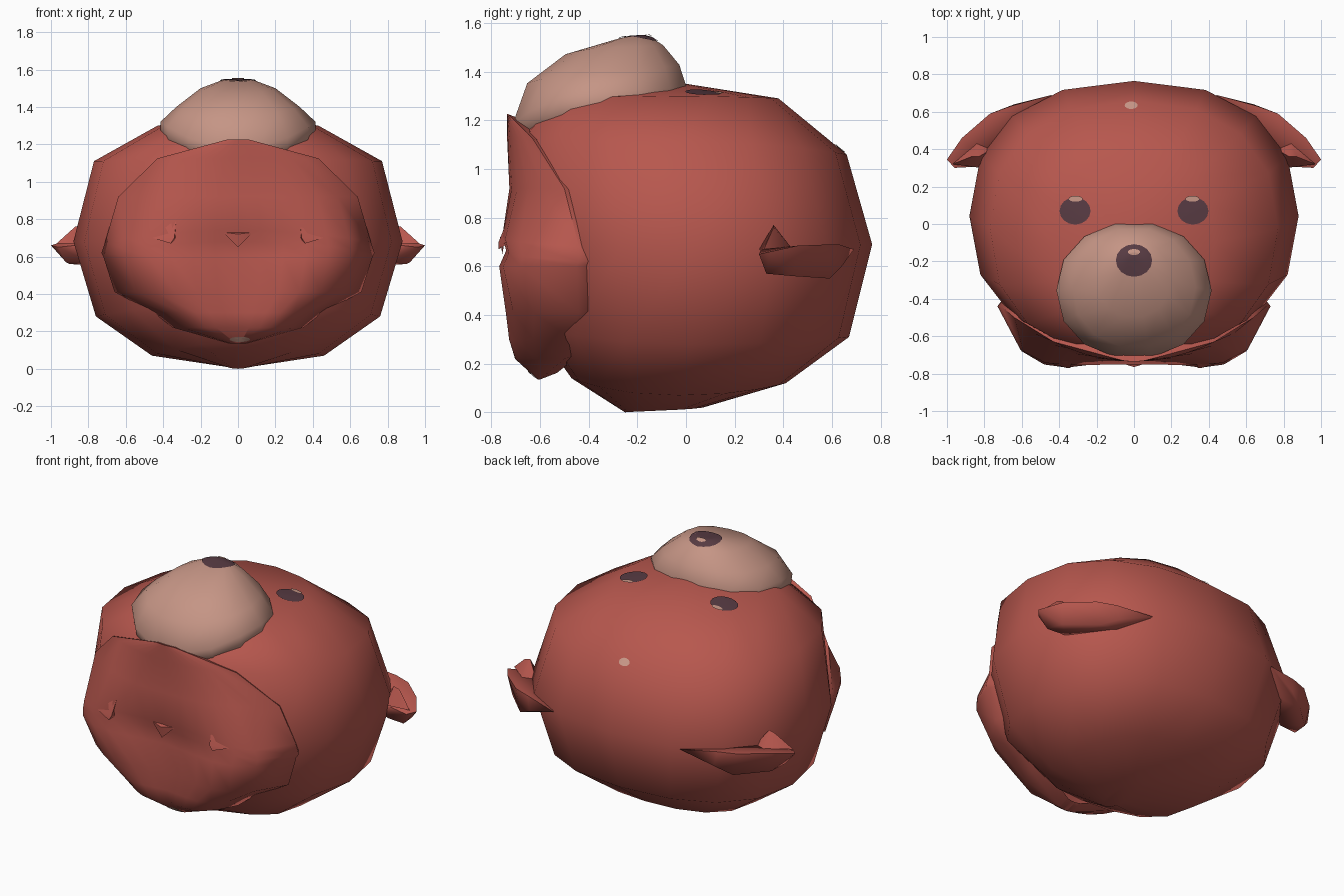
import bpy, bmesh, math
from mathutils import Vector
from mathutils.bvhtree import BVHTree

if "Cube" in bpy.data.objects:
    bpy.data.objects.remove(bpy.data.objects["Cube"], do_unlink=True)


def material(name, rgb):
    m = bpy.data.materials.new(name)
    m.use_nodes = True
    m.diffuse_color = (*rgb, 1)
    m.node_tree.nodes["Principled BSDF"].inputs["Base Color"].default_value = (*rgb, 1)
    return m


RED = material("warm red", (0.475, 0.096, 0.076))
BEIGE = material("soft beige", (0.56, 0.3, 0.235))
DARK = material("dark plum", (0.095, 0.043, 0.055))


def finish(name, bm, mat, fix=True, angle=180):
    if fix:
        bmesh.ops.recalc_face_normals(bm, faces=bm.faces)
    me = bpy.data.meshes.new(name)
    bm.to_mesh(me)
    bm.free()
    me.materials.append(mat)
    ob = bpy.data.objects.new(name, me)
    bpy.context.collection.objects.link(ob)
    bpy.ops.object.select_all(action="DESELECT")
    ob.select_set(True)
    bpy.context.view_layer.objects.active = ob
    bpy.ops.object.shade_smooth_by_angle(angle=math.radians(angle))
    return ob


def ring(rx, y_back, y_front, z_back, z_side, z_front, power, n):
    """Rounded ring whose height may differ at back, sides and front."""
    mid, half = (y_back + y_front) / 2, (y_back - y_front) / 2
    pts = []
    for i in range(n):
        t = math.tau * i / n
        c, s = math.cos(t), math.sin(t)
        x = math.copysign(abs(c) ** (2 / power), c)
        y = math.copysign(abs(s) ** (2 / power), s)
        z = z_side + ((z_back if s > 0 else z_front) - z_side) * s * s
        pts.append(Vector((rx * x, mid + half * y, z)))
    return pts


def loft(name, rows, mat, power, n):
    bm = bmesh.new()
    loops = [[bm.verts.new(p) for p in ring(*r, power, n)] for r in rows]
    for a, b in zip(loops, loops[1:]):
        for i in range(n):
            j = (i + 1) % n
            bm.faces.new((a[i], a[j], b[j], b[i]))
    bm.faces.new(loops[0])
    bm.faces.new(loops[-1])
    return finish(name, bm, mat)


def hull(name, points, mat, side=1):
    bm = bmesh.new()
    for x, y, z in points:
        bm.verts.new((x * side, y, z))
    bmesh.ops.convex_hull(bm, input=bm.verts)
    return finish(name, bm, mat, angle=75)


# Round head: half width, back y, front y, then heights at back, side, front
head = loft("head", [
    (.06, .07, -.25, .02, .01, 0),
    (.46, .41, -.47, .12, .07, .14),
    (.76, .67, -.62, .31, .28, .35),
    (.88, .765, -.68, .69, .68, .68),
    (.77, .66, -.71, 1.06, 1.11, 1.12),
    (.43, .38, -.58, 1.29, 1.3, 1.28),
    (.08, 0, -.4, 1.35, 1.35, 1.35)], RED, 2.3, 16)

# Muzzle rising from the top
muzzle = loft("muzzle", [
    (.41, 0, -.69, 1.25, 1.2, 1.08),
    (.415, .01, -.72, 1.34, 1.32, 1.18),
    (.33, -.02, -.66, 1.43, 1.4, 1.35),
    (.2, -.09, -.5, 1.51, 1.5, 1.47),
    (.08, -.15, -.28, 1.545, 1.545, 1.535)], BEIGE, 2.1, 14)

# Folded front panel: height, half width, cheek y, edge y, roundness, centre dip
rows = [(1.225, .06, -.735, -.73, 2, 0), (1.125, .43, -.735, -.63, 2, 0),
        (.92, .64, -.735, -.5, 2.5, .01), (.74, .71, -.755, -.44, 8, .005),
        (.68, .73, -.74, -.44, 8, .03), (.6, .72, -.77, -.45, 7, .05),
        (.41, .66, -.75, -.44, 5, .05), (.3, .45, -.735, -.47, 5, .03),
        (.22, .35, -.715, -.5, 4, .03), (.135, .05, -.61, -.6, 2, 0)]
bm = bmesh.new()
grid = []
for z, w, yc, ye, power, dip in rows:
    line = []
    for k in range(-6, 7):
        u = abs(k) / 6
        drop = .06 * u * u if .65 < z < .8 else 0
        y = yc + (ye - yc) * u ** power + dip * max(0, 1 - u * 2)
        line.append(bm.verts.new((w * k / 6, y, z - drop)))
    grid.append(line)
for a, b in zip(grid, grid[1:]):
    for i in range(len(a) - 1):
        bm.faces.new((a[i], b[i], b[i + 1], a[i + 1]))
rim = [e for e in bm.edges if e.is_boundary]
skirt = bmesh.ops.extrude_edge_only(bm, edges=rim)["geom"]
for v in skirt:
    if isinstance(v, bmesh.types.BMVert):
        v.co = Vector((v.co.x * .93, v.co.y + .07, .68 + (v.co.z - .68) * .95))
panel = finish("front_panel", bm, RED, angle=65)

# Small pinches along the fold
for side, label in ((1, "left"), (-1, "right")):
    hull(label + "_fold_pinch", [(.33, -.73, .8), (.34, -.77, .7), (.46, -.74, .7),
                                 (.36, -.77, .67), (.33, -.72, .7)], RED, side)
hull("middle_fold_pinch", [(-.08, -.74, .73), (.08, -.74, .73), (0, -.765, .72),
                           (0, -.755, .65)], RED)

# Flat drooping ears with a raised front flap
for side, label in ((1, "left"), (-1, "right")):
    hull(label + "_ear", [
        (.44, .69, .67), (.5, .55, .6), (.66, .63, .69), (.64, .64, .6),
        (.77, .59, .69), (.74, .59, .55), (.92, .46, .685), (.9, .44, .56),
        (1, .345, .66), (.96, .3, .65), (.92, .33, .57), (.78, .31, .67),
        (.8, .34, .57)], RED, side)
    hull(label + "_ear_flap", [
        (.83, .36, .77), (.87, .36, .76), (.97, .32, .67), (.82, .3, .67),
        (.84, .43, .68), (.76, .4, .67)], RED, side)


# Painted details laid over the surface as thin patches
def patch(name, targets, centre, u, v, direction, mat, lift):
    trees = []
    for ob in targets:
        src = bmesh.new()
        src.from_mesh(ob.data)
        trees.append(BVHTree.FromBMesh(src))
        src.free()
    d = Vector(direction)

    def drop(p):
        hits = [t.ray_cast(p, d) for t in trees]
        hits = [h for h in hits if h[0] is not None]
        best = min(hits, key=lambda h: h[3])
        return best[0] - d * lift

    bm = bmesh.new()
    c, u, v = Vector(centre), Vector(u), Vector(v)
    n = 16
    mid = bm.verts.new(drop(c))
    prev = None
    for r in (.33, .67, 1):
        loop = [bm.verts.new(drop(c + u * r * math.cos(math.tau * i / n)
                                  + v * r * math.sin(math.tau * i / n))) for i in range(n)]
        for i in range(n):
            j = (i + 1) % n
            if prev:
                bm.faces.new((prev[i], loop[i], loop[j], prev[j]))
            else:
                bm.faces.new((mid, loop[i], loop[j]))
        prev = loop
    bm.normal_update()
    flipped = [f for f in bm.faces if f.normal.dot(d) > 0]
    bmesh.ops.reverse_faces(bm, faces=flipped)
    return finish(name, bm, mat, fix=False)


def top_patch(name, x, y, rx, ry, mat, lift, ob):
    patch(name, [ob], (x, y, 2), (rx, 0, 0), (0, ry, 0), (0, 0, -1), mat, lift)


for side, label in ((1, "left"), (-1, "right")):
    top_patch(label + "_eye", side * .315, .07, .083, .073, DARK, .005, head)
    top_patch(label + "_eye_glint", side * .312, .135, .037, .016, BEIGE, .009, head)
top_patch("nose", 0, -.195, .097, .087, DARK, .005, muzzle)
top_patch("nose_glint", 0, -.15, .033, .016, BEIGE, .009, muzzle)
top_patch("back_spot", -.015, .635, .035, .02, BEIGE, .005, head)
patch("panel_spot", [panel, head], (.01, -2, .157), (.055, 0, 0), (0, 0, .014),
      (0, 1, 0), BEIGE, .005)
